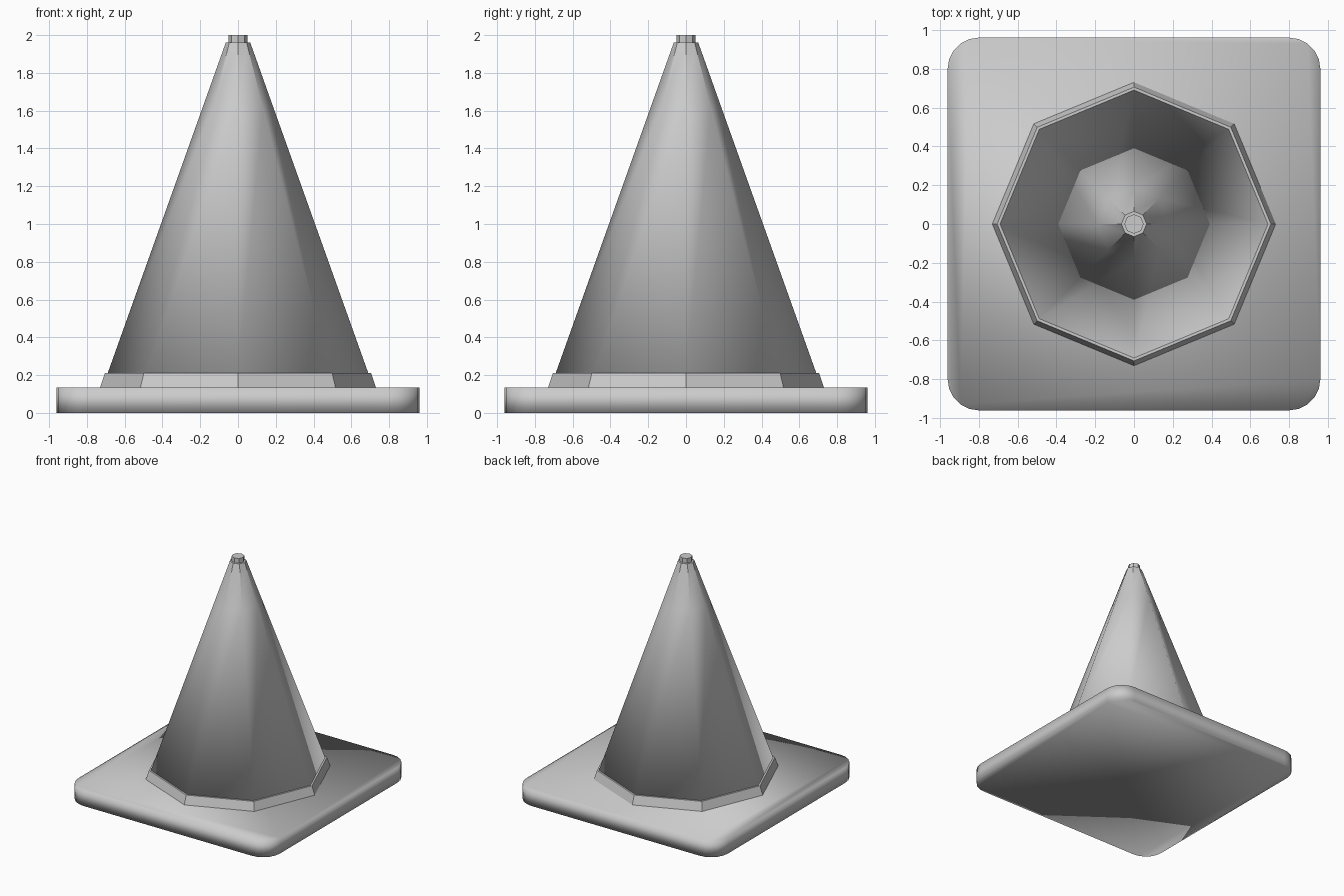
import bpy, bmesh
from math import cos, sin, pi

cube = bpy.data.objects.get("Cube")
if cube:
    bpy.data.objects.remove(cube)

grey = bpy.data.materials.new("plain grey")
grey.use_nodes = True
COLOUR = (0.6, 0.6, 0.6, 1)
grey.diffuse_color = COLOUR
grey.node_tree.nodes["Principled BSDF"].inputs["Base Color"].default_value = COLOUR


def octagon(radius):
    return [(radius * cos(i * pi / 4), radius * sin(i * pi / 4)) for i in range(8)]


def loft(name, sections, is_smooth):
    """Closed solid through (outline, height) sections, with sharp edges by rule."""
    bm = bmesh.new()
    rings = [[bm.verts.new((x, y, z)) for x, y in outline] for outline, z in sections]
    n = len(rings[0])
    for low, high in zip(rings, rings[1:]):
        for i in range(n):
            j = (i + 1) % n
            bm.faces.new((low[i], low[j], high[j], high[i]))
    bm.faces.new(rings[0][::-1])
    bm.faces.new(rings[-1])
    for f in bm.faces:
        f.smooth = True
    for e in bm.edges:
        e.smooth = is_smooth(e)
    mesh = bpy.data.meshes.new(name)
    bm.to_mesh(mesh)
    bm.free()
    mesh.materials.append(grey)
    obj = bpy.data.objects.new(name, mesh)
    bpy.context.collection.objects.link(obj)
    return obj


def sharp(edge):
    return False


# Square foot plate with rounded corners
HALF, ROUND, STEPS = 0.96, 0.16, 5
outline = []
for corner, (sx, sy) in enumerate([(1, 1), (-1, 1), (-1, -1), (1, -1)]):
    for s in range(STEPS + 1):
        a = (corner + s / STEPS) * pi / 2
        outline.append((sx * (HALF - ROUND) + ROUND * cos(a),
                        sy * (HALF - ROUND) + ROUND * sin(a)))
loft("foot_plate", [(outline, 0), (outline, 0.135)],
     lambda e: e.calc_face_angle() < 0.6)

# Bevelled collar around the foot of the cone
loft("collar", [(octagon(0.73), 0.135), (octagon(0.705), 0.21)], sharp)

# Cone body: soft ridges low down, crisp ridges near the tip
BREAK = 1.615
loft("cone_body",
     [(octagon(0.69), 0.21), (octagon(0.188), BREAK), (octagon(0.065), 1.96)],
     lambda e: max(v.co.z for v in e.verts) < BREAK + 0.01
     and min(v.co.z for v in e.verts) < BREAK - 0.01
     or abs(e.verts[0].co.z - e.verts[1].co.z) < 0.01 and abs(e.verts[0].co.z - BREAK) < 0.01)

# Small cap at the tip
loft("tip_cap", [(octagon(0.05), 1.96), (octagon(0.05), 2.0)], sharp)
